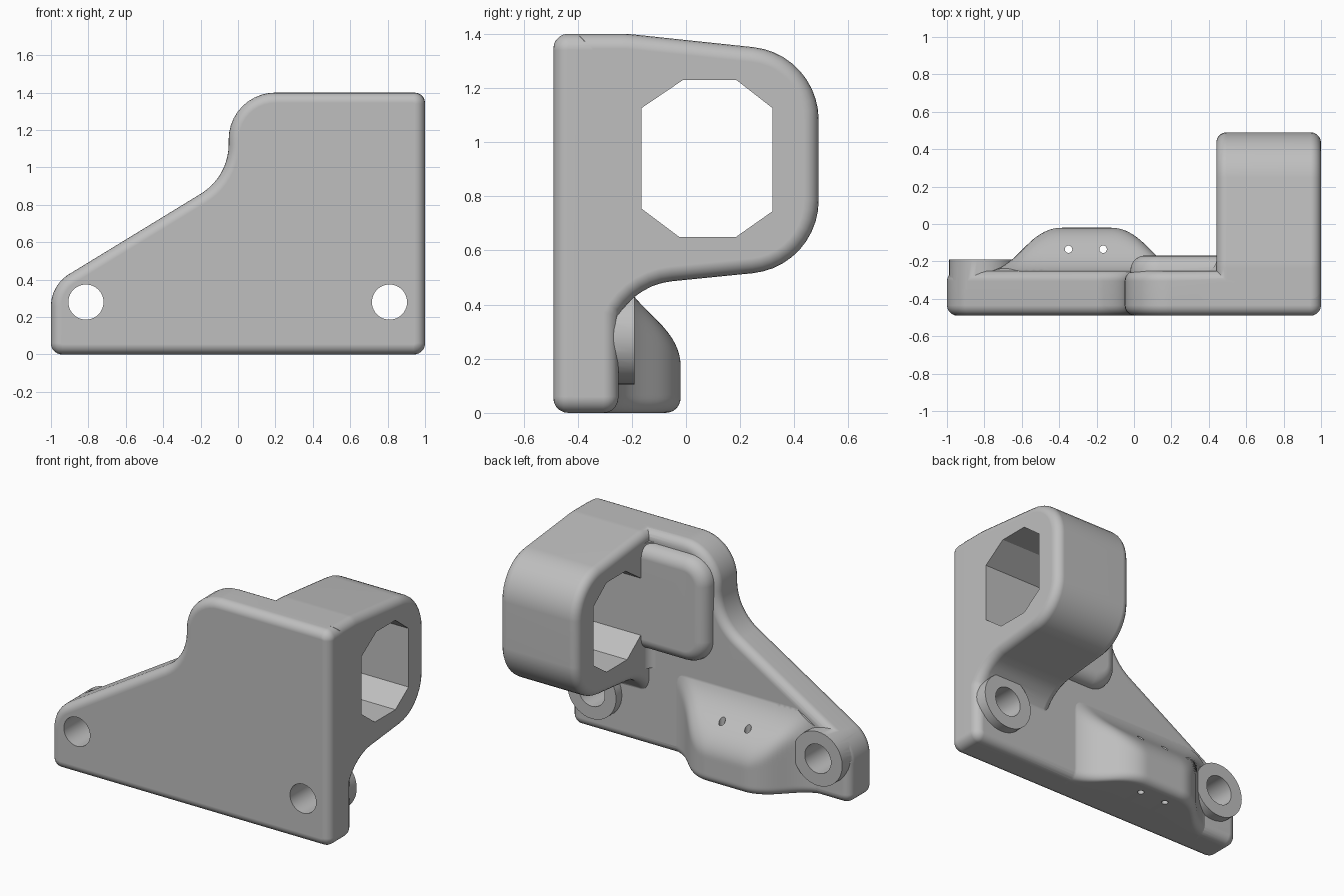
import bpy, bmesh, math
from mathutils import Vector

if "Cube" in bpy.data.objects:
    bpy.data.objects.remove(bpy.data.objects["Cube"], do_unlink=True)

grey = bpy.data.materials.new("plain grey")
grey.use_nodes = True
GREY = (0.52, 0.52, 0.52, 1)
grey.diffuse_color = GREY
grey.node_tree.nodes["Principled BSDF"].inputs["Base Color"].default_value = GREY


def rounded(corners, steps=10):
    """Outline from corners (a, b, radius), each replaced by a tangent arc."""
    out = []
    for i, (a, b, r) in enumerate(corners):
        p = Vector((a, b))
        if r == 0:
            out.append(p)
            continue
        u = (Vector(corners[i - 1][:2]) - p).normalized()
        v = (Vector(corners[(i + 1) % len(corners)][:2]) - p).normalized()
        half = u.angle(v) / 2
        centre = p + (u + v).normalized() * r / math.sin(half)
        start = p + u * r / math.tan(half) - centre
        end = p + v * r / math.tan(half) - centre
        sweep = start.angle(end)
        for k in range(steps + 1):
            t = k / steps
            arc = start * math.sin((1 - t) * sweep) + end * math.sin(t * sweep)
            out.append(centre + arc / math.sin(sweep))
    return out


def finish(name, bm):
    """Turn a bmesh into a grey object."""
    bmesh.ops.recalc_face_normals(bm, faces=bm.faces)
    mesh = bpy.data.meshes.new(name)
    bm.to_mesh(mesh)
    bm.free()
    mesh.materials.append(grey)
    obj = bpy.data.objects.new(name, mesh)
    bpy.context.collection.objects.link(obj)
    return obj


def prism(name, outline, axis, lo, hi, bevel=0.0):
    """Extrude an outline along an axis and round its two rims."""
    def place(p, d):
        return {"X": (d, p.x, p.y), "Y": (p.x, d, p.y), "Z": (p.x, p.y, d)}[axis]
    bm = bmesh.new()
    ends = [[bm.verts.new(place(p, d)) for p in outline] for d in (lo, hi)]
    caps = [bm.faces.new(e) for e in ends]
    rims = [e for f in caps for e in f.edges]
    n = len(outline)
    for i in range(n):
        j = (i + 1) % n
        bm.faces.new((ends[0][i], ends[0][j], ends[1][j], ends[1][i]))
    bmesh.ops.recalc_face_normals(bm, faces=bm.faces)
    if bevel:
        bmesh.ops.bevel(bm, geom=rims, offset=bevel, segments=5,
                        profile=0.5, affect="EDGES")
    return finish(name, bm)


def circle(a, b, r, n=40):
    return [Vector((a + r * math.cos(2 * math.pi * i / n),
                    b + r * math.sin(2 * math.pi * i / n))) for i in range(n)]


def smooth_min(a, b, k):
    h = max(k - abs(a - b), 0) / k
    return min(a, b) - h * h * k / 4


def bulge_depth(x, z):
    """Rear surface of the bulge: flared sides, sloping roof, rounded foot."""
    sides = smooth_min(0.205 - abs(x + 0.255), -0.02, 0.09)
    y = smooth_min(sides, 0.235 - z, 0.08)
    y = -smooth_min(-y, 0.26, 0.1)
    foot, drop = 0.055, max(0.055 - z, 0)
    return y - foot + math.sqrt(foot * foot - drop * drop)


def make_bulge(columns=70, rows=36):
    bm = bmesh.new()
    grid = []
    for i in range(columns + 1):
        x = -0.95 + 1.38 * i / columns
        top = min(0.62, 0.33 + 0.61 * (x + 0.95))
        heights = [top * (j / rows) ** 1.5 for j in range(rows + 1)]
        grid.append([bm.verts.new((x, bulge_depth(x, z), z)) for z in heights])
    for a, b in zip(grid, grid[1:]):
        for j in range(rows):
            bm.faces.new((a[j], b[j], b[j + 1], a[j + 1]))
    back = bmesh.ops.extrude_face_region(bm, geom=bm.faces[:], use_keep_orig=True)
    for v in back["geom"]:
        if isinstance(v, bmesh.types.BMVert):
            v.co.y = -0.37
    return finish("rear_bulge", bm)


def combine(base, tool, operation):
    """Apply a boolean and discard the tool."""
    bpy.context.view_layer.objects.active = base
    mod = base.modifiers.new("join", "BOOLEAN")
    mod.operation = operation
    mod.solver = "EXACT"
    mod.object = tool
    bpy.ops.object.modifier_apply(modifier=mod.name)
    bpy.data.objects.remove(tool, do_unlink=True)


# Front plate with sloping shoulder
bracket = prism("mounting_bracket", rounded([
    (-1, 0, 0.06), (1, 0, 0.06), (1, 1.4, 0.06), (-0.05, 1.4, 0.25),
    (-0.05, 0.95, 0.31), (-1, 0.37, 0.2)]), "Y", -0.49, -0.25, 0.055)

# Deep housing block with curved neck
housing = prism("housing", rounded([
    (-0.4, 0.1, 0), (-0.4, 1.4, 0), (-0.22, 1.4, 0.3), (0.49, 1.325, 0.27),
    (0.49, 0.54, 0.27), (-0.285, 0.463, 0.26), (-0.285, 0.1, 0)]),
    "X", 0.44, 1, 0.055)
combine(bracket, housing, "UNION")

# Raised pad beside the housing
pad = prism("raised_pad", rounded([
    (-0.02, 0.65, 0.16), (0.6, 0.65, 0), (0.6, 1.33, 0),
    (-0.02, 1.33, 0.16)]), "Y", -0.35, -0.168, 0.08)
combine(bracket, pad, "UNION")

# Concave fillet between housing and plate
fillet = prism("fillet", rounded([
    (0.37, -0.28, 0), (0.5, -0.28, 0), (0.5, -0.18, 0), (0.441, -0.18, 0),
    (0.441, -0.251, 0.06), (0.37, -0.251, 0)]), "Z", 0.52, 1.335)
combine(bracket, fillet, "UNION")

# Smooth bulge on the rear of the plate
combine(bracket, make_bulge(), "UNION")

# Screw bosses, then their through holes
SCREWS = [(-0.813, 0.28), (0.81, 0.28)]
for x, z in SCREWS:
    combine(bracket, prism("boss", circle(x, z, 0.175), "Y", -0.35, -0.19), "UNION")
for x, z in SCREWS:
    combine(bracket, prism("screw_hole", circle(x, z, 0.094), "Y", -0.7, 0.1),
            "DIFFERENCE")

# Eight-sided opening through the housing
opening = [(-0.165, 0.755), (-0.025, 0.65), (0.185, 0.65), (0.32, 0.745),
           (0.32, 1.125), (0.185, 1.23), (-0.01, 1.23), (-0.165, 1.125)]
combine(bracket, prism("opening", [Vector(p) for p in opening], "X", 0.2, 1.2),
        "DIFFERENCE")

# Pair of small vertical holes in the bulge
for x in (-0.35, -0.165):
    combine(bracket, prism("pin_hole", circle(x, -0.135, 0.02, 16), "Z", -0.2, 0.6),
            "DIFFERENCE")

# Smooth shading with crisp machined edges
bpy.ops.object.select_all(action="DESELECT")
bracket.select_set(True)
bpy.context.view_layer.objects.active = bracket
bpy.ops.object.shade_smooth_by_angle(angle=math.radians(32))
weighted = bracket.modifiers.new("weighted_normals", "WEIGHTED_NORMAL")
weighted.keep_sharp = True
